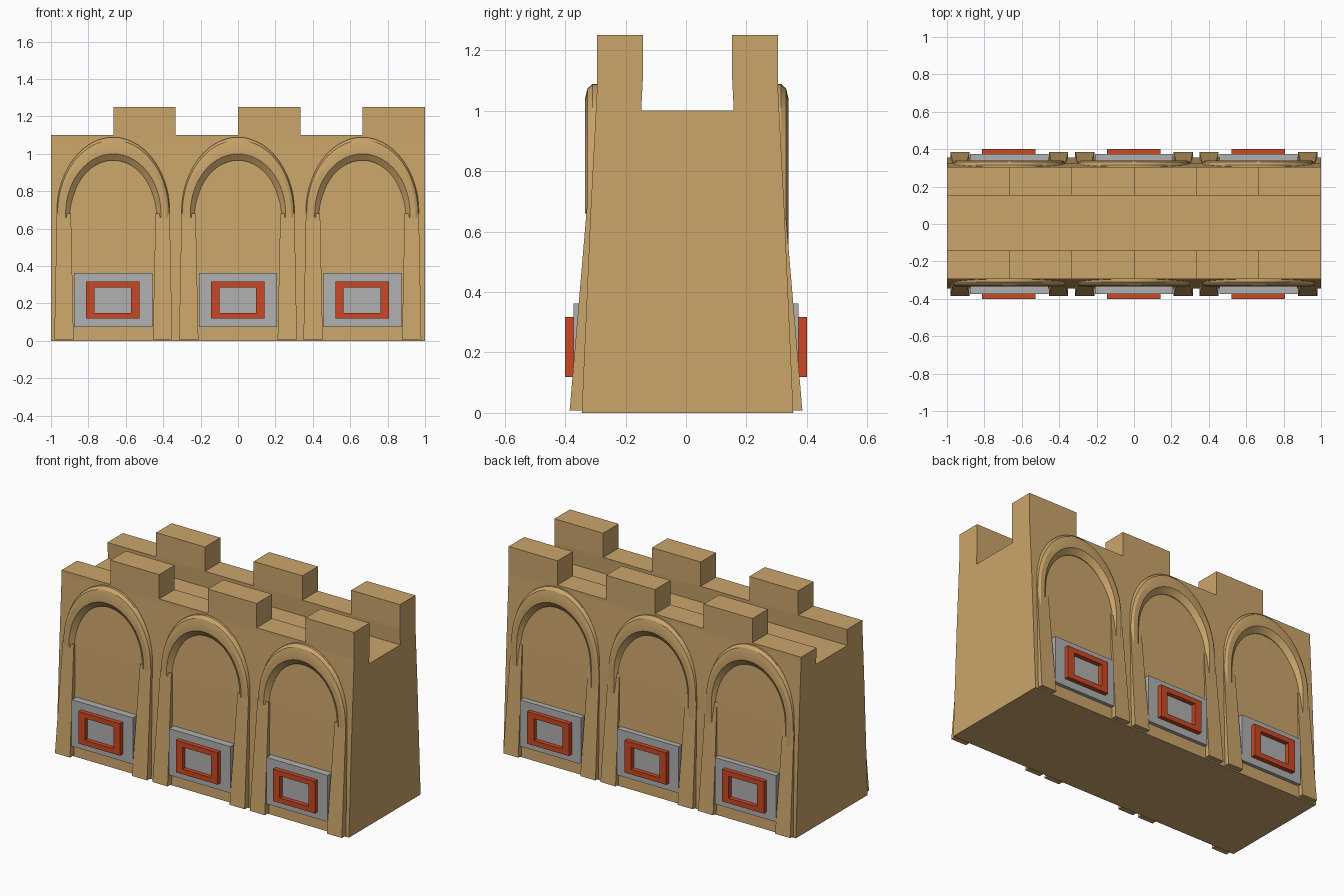
import bpy, bmesh, math

if "Cube" in bpy.data.objects:
    bpy.data.objects.remove(bpy.data.objects["Cube"])


def material(name, rgb):
    m = bpy.data.materials.new(name)
    m.diffuse_color = (*rgb, 1)
    m.use_nodes = True
    m.node_tree.nodes["Principled BSDF"].inputs["Base Color"].default_value = m.diffuse_color
    return m


SAND = material("sandstone", (0.59, 0.375, 0.145))
GREY = material("grey_panel", (0.44, 0.44, 0.44))
RED = material("red_orange", (0.60, 0.065, 0.018))


def make(name, verts, faces, mat):
    bm = bmesh.new()
    vs = [bm.verts.new(v) for v in verts]
    for f in faces:
        bm.faces.new([vs[i] for i in f])
    bmesh.ops.recalc_face_normals(bm, faces=bm.faces[:])
    me = bpy.data.meshes.new(name)
    bm.to_mesh(me)
    bm.free()
    me.materials.append(mat)
    ob = bpy.data.objects.new(name, me)
    bpy.context.collection.objects.link(ob)
    return ob


def loft(name, sections, mat, closed=False):
    """Join equal closed cross-sections; cap the ends unless closed."""
    n, k = len(sections[0]), len(sections)
    verts = [p for s in sections for p in s]
    faces = []
    for i in range(k if closed else k - 1):
        a, b = i * n, ((i + 1) % k) * n
        for j in range(n):
            j2 = (j + 1) % n
            faces.append((a + j, a + j2, b + j2, b + j))
    if not closed:
        faces += [tuple(range(n)), tuple(range((k - 1) * n, k * n))]
    return make(name, verts, faces, mat)


def extrude_x(name, profile, x0, x1, mat):
    return loft(name, [[(x, y, z) for y, z in profile] for x in (x0, x1)], mat)


OFF = 0.005  # the wall sits a touch towards the back

# battered wall body with a walkway between two parapets
half = [(0.35, 0), (0.32, 0.68), (0.299, 1.08), (0.299, 1.1), (0.148, 1.1), (0.153, 1.0)]
profile = [(y + OFF, z) for y, z in half] + [(-y + OFF, z) for y, z in reversed(half)]
extrude_x("wall_body", profile, -1, 1, SAND)

for s, side in ((-1, "front"), (1, "back")):
    # merlons
    for i in range(3):
        x0 = -2 / 3 + i * 2 / 3
        prof = [(s * y + OFF, z) for y, z in
                ((0.299, 1.1), (0.299, 1.25), (0.148, 1.25), (0.148, 1.1))]
        extrude_x(f"merlon_{side}_{i}", prof, x0, x0 + 1 / 3, SAND)

    for i, cx in enumerate((-0.667, 0.0, 0.665)):
        # tapering pilasters either side of the bay
        for m in (-1, 1):
            low = [(cx + m * x, s * y, 0.008) for x, y in
                   ((0.315, 0.28), (0.315, 0.385), (0.212, 0.385), (0.212, 0.28))]
            high = [(cx + m * x, s * y, 0.68) for x, y in
                    ((0.302, 0.28), (0.302, 0.328), (0.226, 0.328), (0.226, 0.28))]
            loft(f"pilaster_{side}_{i}_{m}", [low, high], SAND)

        # rounded arch moulding: (x radius, z radius, depth)
        ring = [(0.304, 0.409, 0.27), (0.304, 0.409, 0.312), (0.298, 0.393, 0.329),
                (0.285, 0.358, 0.337), (0.255, 0.32, 0.337),
                (0.226, 0.285, 0.312), (0.226, 0.285, 0.27)]
        spring, foot = 0.68, (0.66 if s < 0 else 0.52)
        secs = []
        N = 28
        for k in range(N + 1):
            a = math.pi * k / N
            secs.append([(cx + rx * math.cos(a), s * y + OFF / 2, spring + rz * math.sin(a))
                         for rx, rz, y in ring])
        secs.insert(0, [(x, y, foot) for x, y, z in secs[0]])
        secs.append([(x, y, foot) for x, y, z in secs[-1]])
        arch = loft(f"arch_{side}_{i}", secs, SAND)
        bpy.ops.object.select_all(action='DESELECT')
        arch.select_set(True)
        bpy.context.view_layer.objects.active = arch
        bpy.ops.object.shade_smooth_by_angle(angle=math.radians(20))

        # grey panel
        extrude_x(f"panel_{side}_{i}",
                  [(s * 0.30, 0.075), (s * 0.373, 0.075), (s * 0.373, 0.362), (s * 0.30, 0.362)],
                  cx - 0.209, cx + 0.209, GREY)

        # raised rectangular frame with an open middle
        secs = []
        for sx, sz in ((-1, -1), (1, -1), (1, 1), (-1, 1)):
            secs.append([(cx - 0.002 + sx * w, s * y, 0.218 + sz * h) for w, h, y in
                         ((0.143, 0.099, 0.36), (0.143, 0.099, 0.40),
                          (0.098, 0.068, 0.40), (0.098, 0.068, 0.36))])
        loft(f"frame_{side}_{i}", secs, RED, closed=True)
